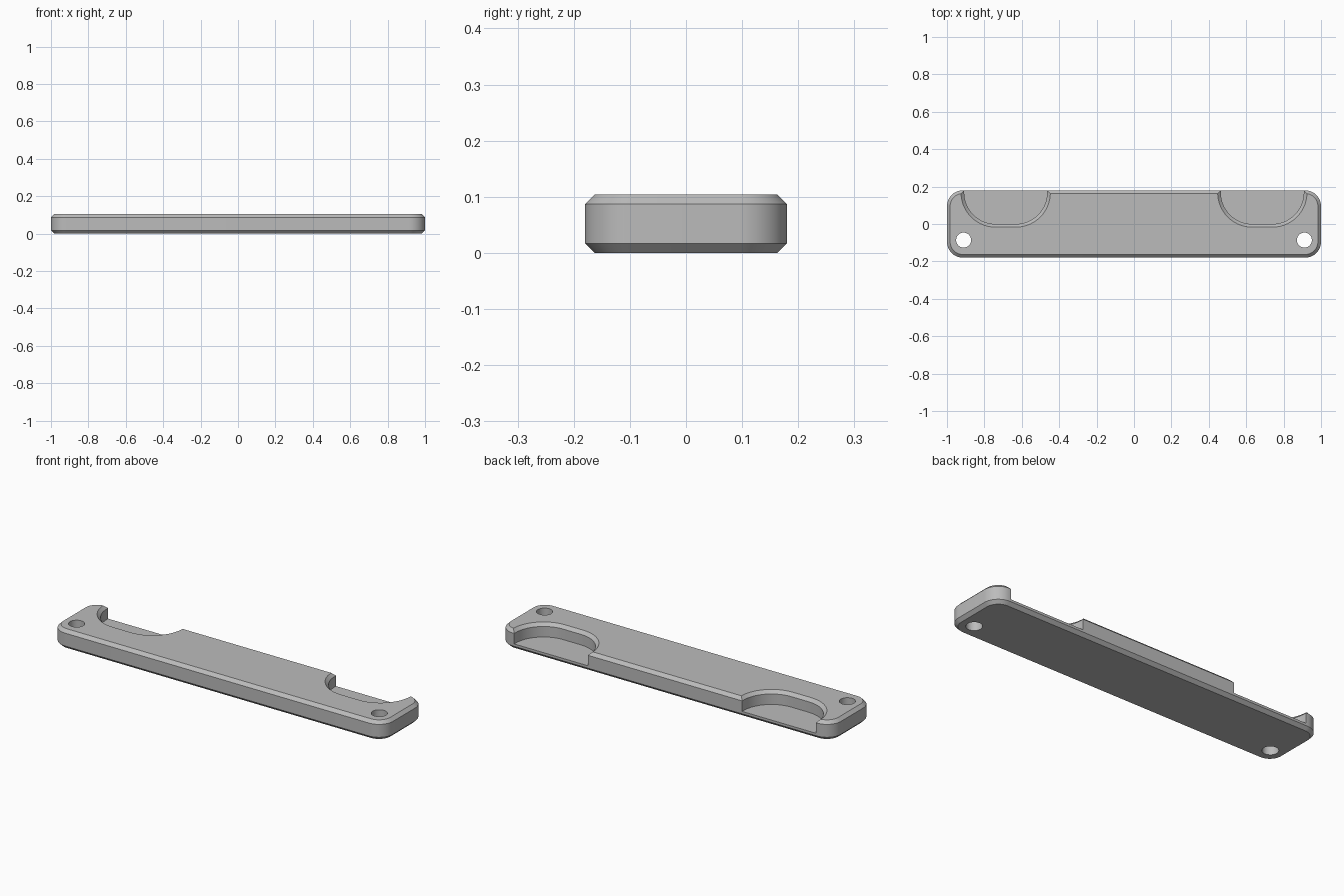
import bpy, bmesh, math

if "Cube" in bpy.data.objects:
    bpy.data.objects.remove(bpy.data.objects["Cube"], do_unlink=True)

HEIGHT, CHAMFER, FLOOR = 0.104, 0.017, 0.03

grey = bpy.data.materials.new("plain grey")
grey.use_nodes = True
colour = (0.5, 0.5, 0.5, 1)
grey.diffuse_color = colour
grey.node_tree.nodes["Principled BSDF"].inputs["Base Color"].default_value = colour


def rounded_rect(cx, cy, hx, hy, r, grow, steps=14):
    """Counter-clockwise outline, offset outward by grow."""
    points = []
    for corner, (sx, sy) in enumerate([(1, 1), (-1, 1), (-1, -1), (1, -1)]):
        for i in range(steps + 1):
            a = math.pi / 2 * (corner + i / steps)
            points.append((cx + sx * (hx - r) + (r + grow) * math.cos(a),
                           cy + sy * (hy - r) + (r + grow) * math.sin(a)))
    return points


def loft(name, shape, levels):
    """Solid stacked from (z, grow) levels of one rounded rectangle."""
    bm = bmesh.new()
    rings = [[bm.verts.new((x, y, z)) for x, y in rounded_rect(*shape, grow)]
             for z, grow in levels]
    bm.faces.new(reversed(rings[0]))
    bm.faces.new(rings[-1])
    for low, high in zip(rings, rings[1:]):
        for i in range(len(low)):
            j = (i + 1) % len(low)
            bm.faces.new((low[i], low[j], high[j], high[i]))
    bmesh.ops.remove_doubles(bm, verts=bm.verts, dist=1e-5)
    mesh = bpy.data.meshes.new(name)
    bm.to_mesh(mesh)
    bm.free()
    mesh.materials.append(grey)
    obj = bpy.data.objects.new(name, mesh)
    bpy.context.collection.objects.link(obj)
    return obj


# Bar with rounded corners and chamfered rims
bar = loft("chamfered_bar", (0, 0, 1, 0.18, 0.085),
           [(0, -CHAMFER), (CHAMFER, 0), (HEIGHT - CHAMFER, 0), (HEIGHT, -CHAMFER)])

# Scooped pockets open to the back, and through holes at the front corners
cutters = []
for side, x in (("left", 1), ("right", -1)):
    cutters.append(loft(side + "_pocket_cutter", (x * 0.686, 0.25, 0.222, 0.25, 0.168),
                        [(FLOOR, 0), (HEIGHT - CHAMFER, 0), (HEIGHT + 0.01, CHAMFER + 0.01)]))
    cutters.append(loft(side + "_hole_cutter", (x * 0.911, -0.086, 0.04, 0.04, 0.04),
                        [(-0.1, 0), (0.3, 0)]))

bpy.ops.object.select_all(action="DESELECT")
bpy.context.view_layer.objects.active = bar
bar.select_set(True)
for cutter in cutters:
    cutter.hide_render = True
    mod = bar.modifiers.new("cut", "BOOLEAN")
    mod.operation = "DIFFERENCE"
    mod.solver = "EXACT"
    mod.object = cutter
    bpy.ops.object.modifier_apply(modifier=mod.name)
for cutter in cutters:
    bpy.data.objects.remove(cutter, do_unlink=True)

bpy.ops.object.shade_smooth_by_angle(angle=math.radians(30))
